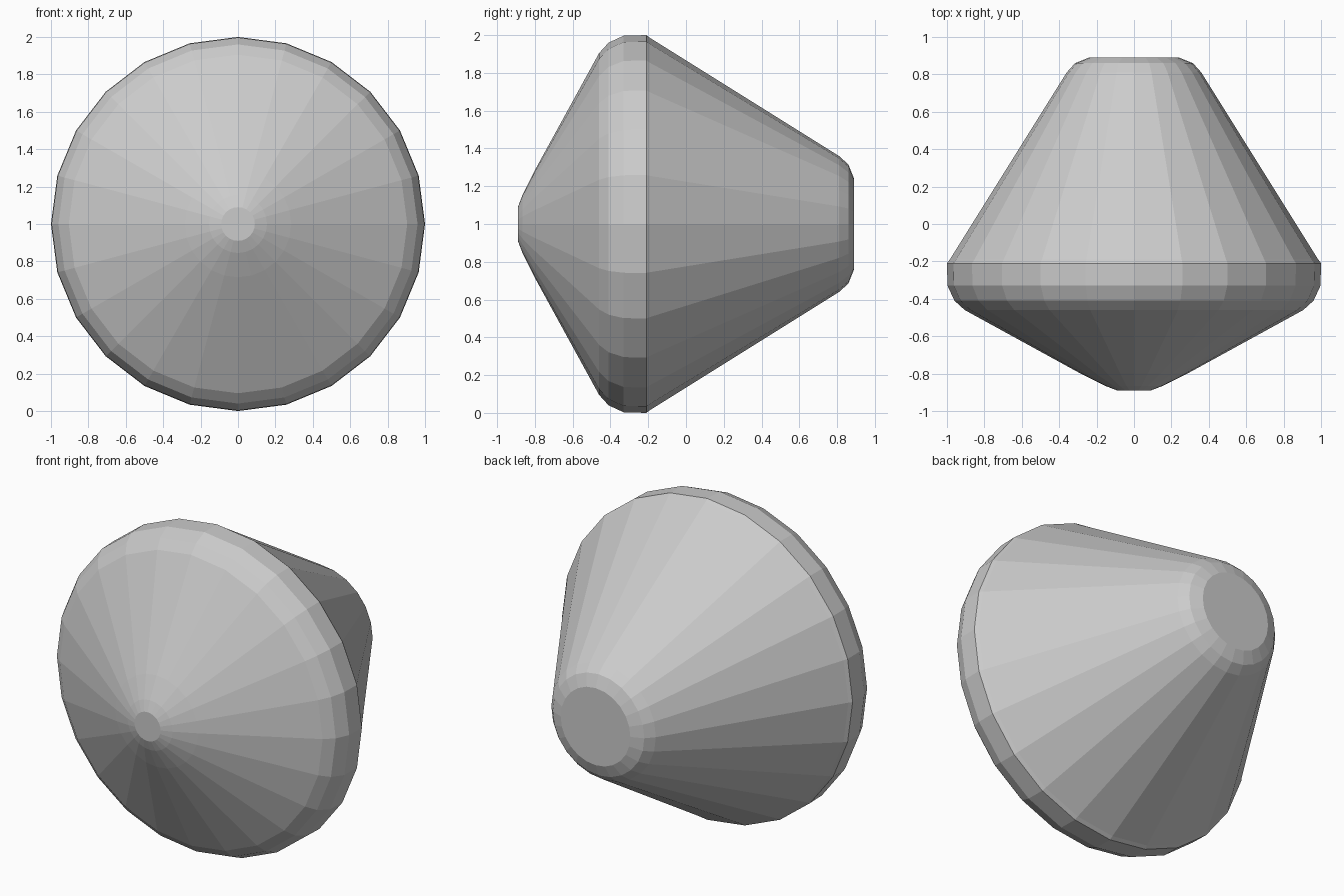
import bpy, bmesh, math

if "Cube" in bpy.data.objects:
    bpy.data.objects.remove(bpy.data.objects["Cube"])

SIDES = 24
# Profile along y: (y, radius), front tip to flat rear cap
PROFILE = [(-0.89, 0.09), (-0.865, 0.155), (-0.80, 0.285), (-0.46, 0.905),
           (-0.41, 0.96), (-0.33, 0.997), (-0.21, 1.0), (-0.19, 0.985),
           (0.81, 0.36), (0.86, 0.315), (0.89, 0.24)]

# Double-cone body, lathed around the y axis
bm = bmesh.new()
rings = []
for y, r in PROFILE:
    rings.append([bm.verts.new((r * math.sin(2 * math.pi * i / SIDES), y,
                                1 + r * math.cos(2 * math.pi * i / SIDES)))
                  for i in range(SIDES)])
for a, b in zip(rings, rings[1:]):
    for i in range(SIDES):
        j = (i + 1) % SIDES
        bm.faces.new((a[i], a[j], b[j], b[i]))

# Flat ends
bm.faces.new(rings[0])
bm.faces.new(rings[-1])
bmesh.ops.recalc_face_normals(bm, faces=bm.faces)

mesh = bpy.data.meshes.new("double_cone_body")
bm.to_mesh(mesh)
bm.free()
body = bpy.data.objects.new("double_cone_body", mesh)
bpy.context.collection.objects.link(body)
